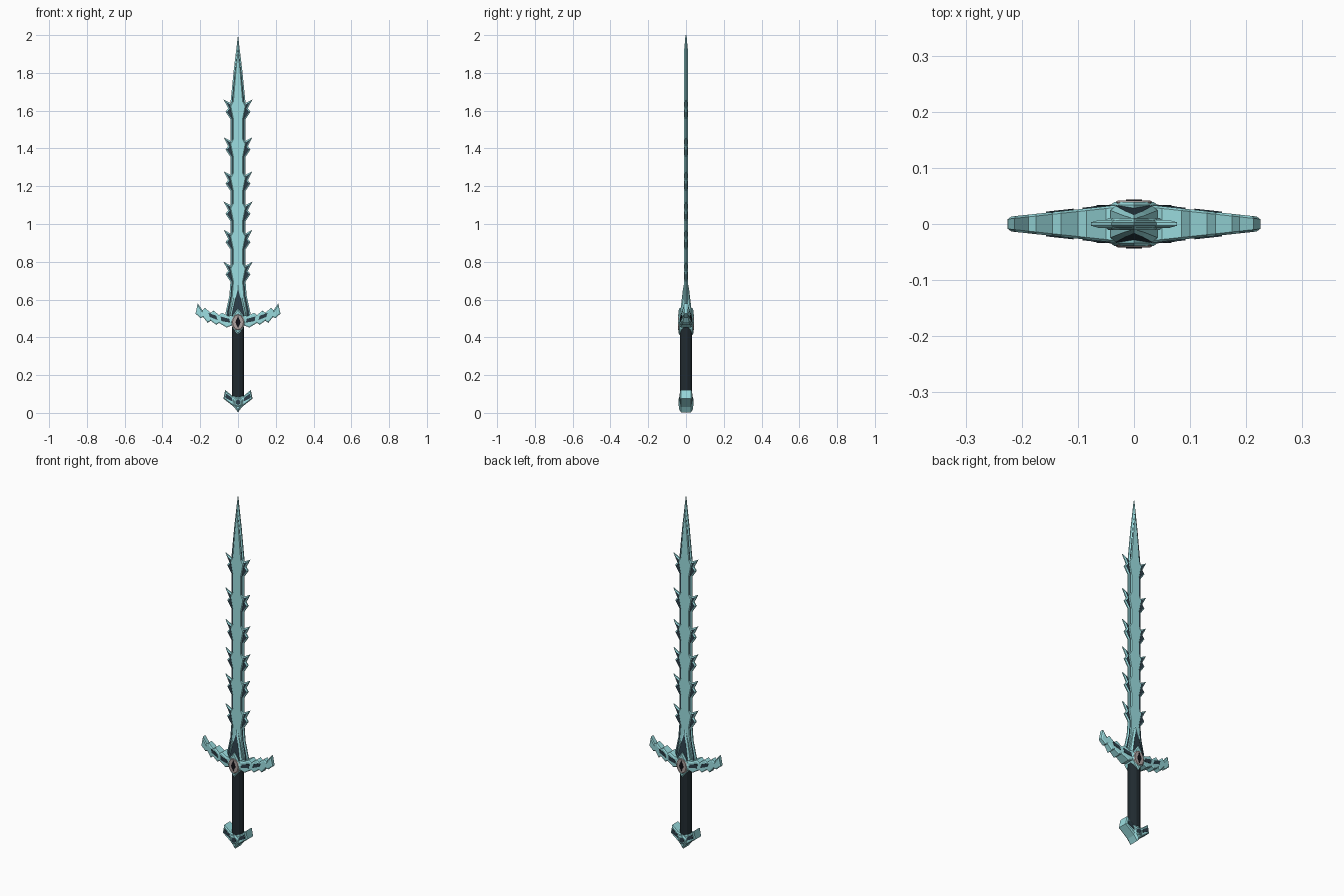
import bpy, bmesh, math

if "Cube" in bpy.data.objects:
    bpy.data.objects.remove(bpy.data.objects["Cube"])

def material(name, r, g, b):
    m = bpy.data.materials.new(name)
    m.diffuse_color = (r, g, b, 1)
    m.use_nodes = True
    m.node_tree.nodes["Principled BSDF"].inputs["Base Color"].default_value = m.diffuse_color
    return m

LIGHT = material("ice_teal", 0.33, 0.73, 0.75)
DARK = material("dark_slate", 0.025, 0.048, 0.065)
GRIP = material("grip_black", 0.015, 0.024, 0.03)
STONE = material("warm_grey", 0.42, 0.36, 0.35)
BLACK = material("black", 0.005, 0.005, 0.008)

def plate(name, pts, y, rim=None, inset=0, side=LIGHT, face=LIGHT, sym=True, mirror=False):
    """Flat solid from an (x, z) outline; y and rim give half depth at (x, z).
    sym completes a right-hand outline running from top to bottom."""
    depth = y if callable(y) else (lambda x, z: y)
    edge = depth if rim is None else (rim if callable(rim) else (lambda x, z: rim))
    if sym:
        pts = pts + [(-x, z) for x, z in reversed(pts) if x > 1e-6]
    bm = bmesh.new()
    rings = [[bm.verts.new((x, s * edge(x, z), z)) for x, z in pts] for s in (-1, 1)]
    caps = [bm.faces.new(r) for r in rings]
    n = len(pts)
    for i in range(n):
        j = (i + 1) % n
        bm.faces.new((rings[0][i], rings[0][j], rings[1][j], rings[1][i]))
    bmesh.ops.recalc_face_normals(bm, faces=bm.faces)
    if inset:
        bmesh.ops.inset_region(bm, faces=caps, thickness=inset, use_even_offset=True)
        for f, s in zip(caps, (-1, 1)):
            for v in f.verts:
                v.co.y = s * depth(v.co.x, v.co.z)
    for f in caps:
        f.material_index = 1
    if sym:
        bmesh.ops.bisect_plane(bm, geom=bm.verts[:] + bm.edges[:] + bm.faces[:], dist=1e-5,
                               plane_co=(0, 0, 0), plane_no=(1, 0, 0))
    me = bpy.data.meshes.new(name)
    bm.to_mesh(me)
    bm.free()
    me.materials.append(side)
    me.materials.append(face)
    ob = bpy.data.objects.new(name, me)
    bpy.context.collection.objects.link(ob)
    if mirror:
        ob.modifiers.new("Mirror", 'MIRROR').use_mirror_merge = False
    return ob

def oval(rx, rz, cz, n):
    return [(rx * math.sin(2 * math.pi * i / n), cz + rz * math.cos(2 * math.pi * i / n)) for i in range(n)]

# Blade: barbed edge with dark groove, and a raised light core
edge = [(0, 2.0), (0.022, 1.82)]
core = [(0, 1.95), (0.014, 1.82)]
for z in (1.66, 1.46, 1.28, 1.12, 0.97, 0.80):
    edge += [(0.04, z - 0.02), (0.077, z), (0.052, z - 0.048), (0.066, z - 0.066), (0.04, z - 0.105)]
    core += [(0.028, z - 0.01), (0.042, z - 0.035), (0.036, z - 0.065), (0.028, z - 0.105)]
edge += [(0.046, 0.62), (0.066, 0.53), (0.06, 0.49), (0, 0.48)]
core += [(0.034, 0.62), (0.05, 0.53), (0.045, 0.50), (0, 0.49)]
plate("blade_edge", edge, 0.007, 0.003, 0.006, LIGHT, DARK)
plate("blade_core", core, 0.011, 0.007, 0.004)

# Spike at the blade root
spike_y = lambda x, z: 0.012 + (0.69 - z) * 0.12
plate("root_spike", [(0, 0.69), (0.022, 0.61), (0.042, 0.52), (0.03, 0.47), (0, 0.45)],
      spike_y, lambda x, z: spike_y(x, z) * 0.75, 0.009, LIGHT, DARK)

# Jagged crossguard, thinning towards its tips
guard_y = lambda x, z: 0.037 - 0.108 * abs(x)
guard = [(0, 0.525), (0.05, 0.512), (0.085, 0.53), (0.1, 0.518), (0.13, 0.542), (0.145, 0.53),
         (0.175, 0.556), (0.188, 0.543), (0.213, 0.58), (0.225, 0.525), (0.198, 0.502),
         (0.185, 0.507), (0.16, 0.476), (0.145, 0.488), (0.115, 0.466), (0.1, 0.476),
         (0.06, 0.452), (0.035, 0.462), (0, 0.44)]
plate("crossguard", guard, guard_y, lambda x, z: guard_y(x, z) - 0.004, 0.006)
inlay_y = lambda x, z: guard_y(x, z) + 0.002
for i, pts in enumerate([[(0.042, 0.478), (0.046, 0.498), (0.092, 0.51), (0.088, 0.486)],
                         [(0.108, 0.492), (0.115, 0.514), (0.157, 0.53), (0.15, 0.508)]]):
    plate(f"guard_inlay_{i + 1}", pts, inlay_y, side=DARK, face=DARK, sym=False, mirror=True)

# Eye ornament at the guard centre
plate("eye_frame", [(0, 0.555), (0.025, 0.52), (0.042, 0.48), (0.025, 0.445), (0, 0.412)], 0.039, 0.034, 0.006)
plate("eye_ring", oval(0.034, 0.044, 0.48, 12), 0.042, 0.038, 0.005, STONE, STONE, sym=False)
plate("eye_slit", [(0, 0.512), (0.014, 0.48), (0, 0.448)], 0.0435, side=BLACK, face=BLACK)

# Grip
bpy.ops.mesh.primitive_cylinder_add(vertices=12, radius=0.032, depth=0.38, location=(0, 0, 0.265),
                                    rotation=(0, 0, math.radians(15)))
grip = bpy.context.object
grip.name = "grip"
grip.data.materials.append(GRIP)

# Winged pommel with round stud
plate("pommel", [(0, 0.085), (0.03, 0.09), (0.068, 0.122), (0.077, 0.075), (0.045, 0.05),
                 (0.02, 0.03), (0, 0.003)], 0.032, 0.026, 0.005)
plate("pommel_inlay", [(0.028, 0.06), (0.032, 0.08), (0.062, 0.102), (0.067, 0.079)],
      0.034, side=DARK, face=DARK, sym=False, mirror=True)
plate("pommel_point", [(0, 0.088), (0.024, 0.07), (0.026, 0.045), (0, 0.012)], 0.036, 0.032, 0.004)
plate("pommel_ring", oval(0.023, 0.023, 0.056, 12), 0.039, 0.036, 0.004, sym=False)
plate("pommel_stud", oval(0.014, 0.014, 0.056, 10), 0.041, 0.04, 0.004, DARK, DARK, sym=False)
